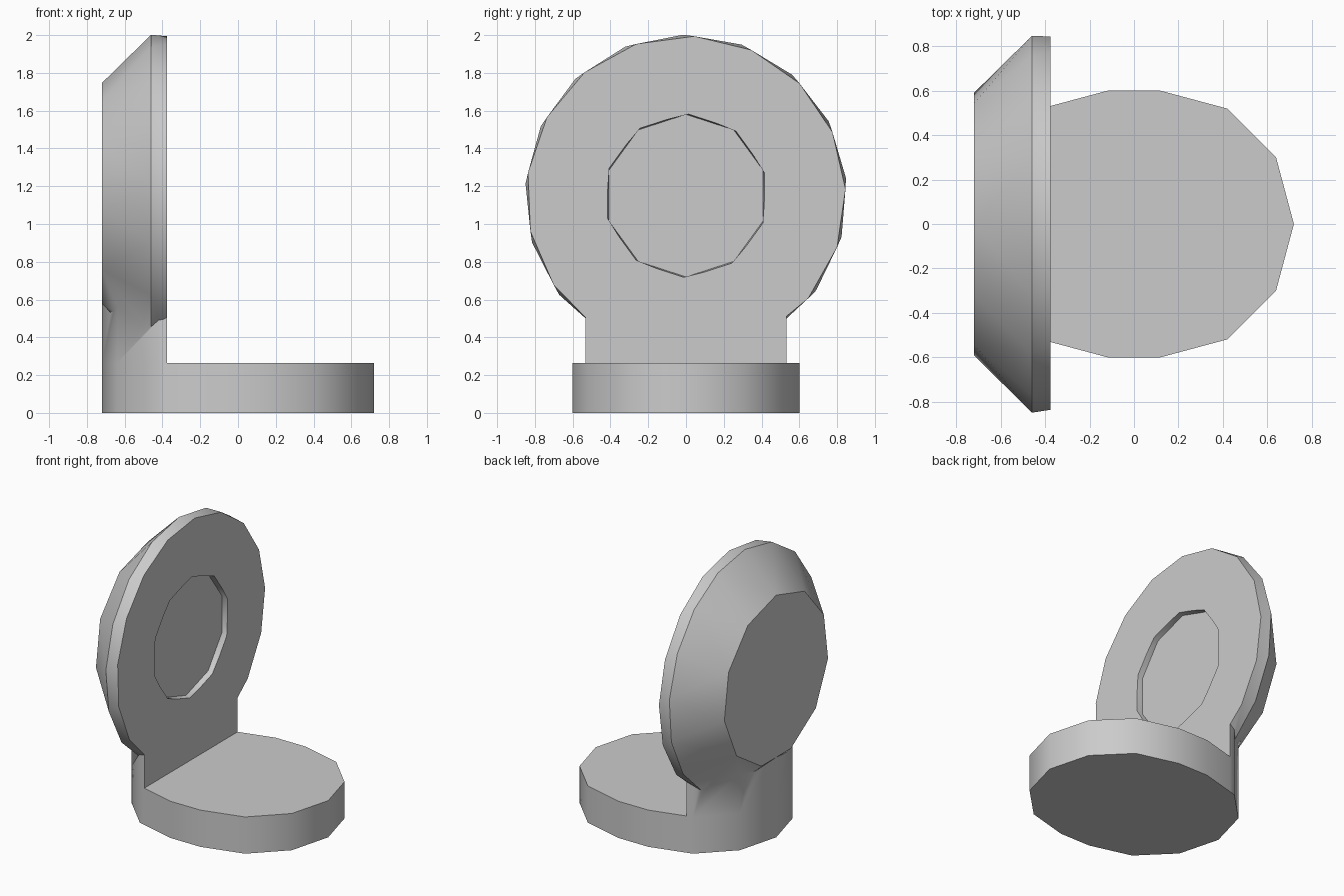
import bpy, bmesh
from math import sin, cos, pi, radians

cube = bpy.data.objects.get("Cube")
if cube:
    bpy.data.objects.remove(cube, do_unlink=True)

FACE_X, CENTRE_Z = -0.375, 1.15

grey = bpy.data.materials.new("light_grey")
grey.use_nodes = True
grey.diffuse_color = (0.6, 0.6, 0.6, 1)
grey.node_tree.nodes["Principled BSDF"].inputs["Base Color"].default_value = (0.6, 0.6, 0.6, 1)


def finish(bm, name):
    bmesh.ops.recalc_face_normals(bm, faces=bm.faces[:])
    mesh = bpy.data.meshes.new(name)
    bm.to_mesh(mesh)
    bm.free()
    mesh.materials.append(grey)
    obj = bpy.data.objects.new(name, mesh)
    bpy.context.collection.objects.link(obj)
    return obj


def ring(x, radius, sides, start):
    """Points of an upright polygon facing along x."""
    angles = [radians(start) + 2 * pi * i / sides for i in range(sides)]
    return [(x, radius * cos(a), CENTRE_Z + radius * sin(a)) for a in angles]


def hull(points, name):
    bm = bmesh.new()
    for p in points:
        bm.verts.new(p)
    bmesh.ops.convex_hull(bm, input=bm.verts[:])
    bmesh.ops.dissolve_limit(bm, angle_limit=0.01, verts=bm.verts[:], edges=bm.edges[:])
    return finish(bm, name)


def rounded_prism(height, name, cut_x=None):
    """Upright prism with straight sides and two round ends."""
    bm = bmesh.new()
    outline = []
    for side in (1, -1):
        for i in range(7):
            a = -pi / 2 + pi * i / 6
            outline.append((side * (0.12 + 0.6 * cos(a)), side * 0.6 * sin(a), 0))
    base = bm.faces.new([bm.verts.new(p) for p in outline])
    top = bmesh.ops.extrude_face_region(bm, geom=[base])["geom"]
    bmesh.ops.translate(bm, vec=(0, 0, height),
                        verts=[v for v in top if isinstance(v, bmesh.types.BMVert)])
    if cut_x is not None:
        bmesh.ops.bisect_plane(bm, geom=bm.verts[:] + bm.edges[:] + bm.faces[:],
                               plane_co=(cut_x, 0, 0), plane_no=(1, 0, 0), clear_outer=True)
        bmesh.ops.holes_fill(bm, edges=[e for e in bm.edges if e.is_boundary])
    return finish(bm, name)


def combine(target, other, operation):
    mod = target.modifiers.new(operation.lower(), "BOOLEAN")
    mod.object, mod.operation, mod.solver = other, operation, "EXACT"
    bpy.context.view_layer.objects.active = target
    bpy.ops.object.modifier_apply(modifier=mod.name)
    bpy.data.objects.remove(other, do_unlink=True)


# Foot slab, neck rising from its rear end, and the bevelled upright disc
body = rounded_prism(0.265, "foot_and_disc")
neck = rounded_prism(0.68, "neck", FACE_X)
disc = hull(ring(FACE_X, 0.845, 17, 87) + ring(-0.46, 0.852, 17, 91)
            + ring(-0.72, 0.597, 11, 90), "disc")
combine(body, neck, "UNION")
combine(body, disc, "UNION")

# Shallow round recess in the disc face
recess = hull(ring(FACE_X + 0.05, 0.435, 10, 86) + ring(FACE_X - 0.04, 0.43, 10, 90), "recess_cutter")
combine(body, recess, "DIFFERENCE")

# Smooth round sides, crisp rims
bpy.ops.object.select_all(action="DESELECT")
body.select_set(True)
bpy.context.view_layer.objects.active = body
bpy.ops.object.shade_smooth_by_angle(angle=radians(38))
